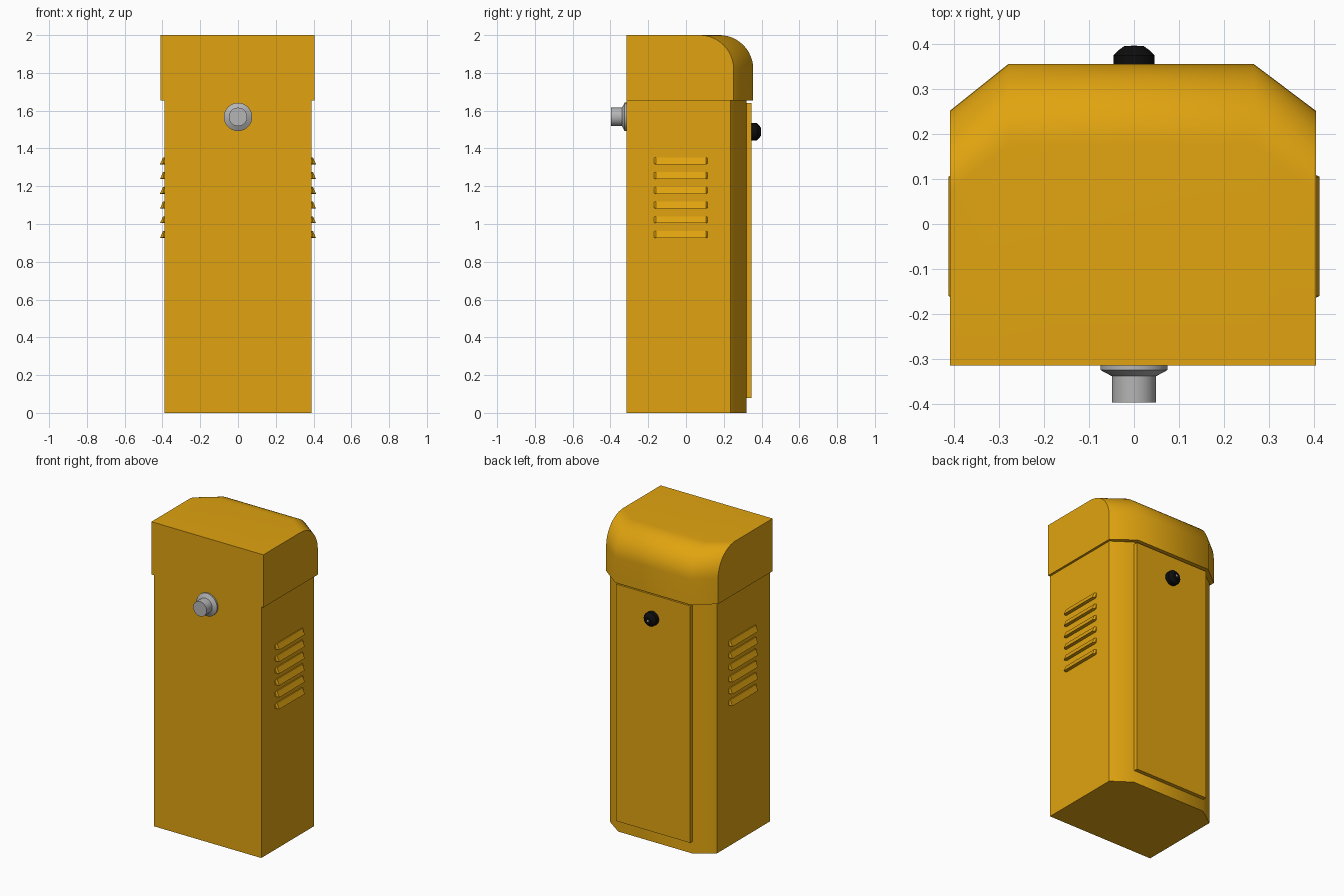
import bpy, bmesh, math

if "Cube" in bpy.data.objects:
    bpy.data.objects.remove(bpy.data.objects["Cube"], do_unlink=True)


def material(name, rgb):
    m = bpy.data.materials.new(name)
    m.use_nodes = True
    m.diffuse_color = (*rgb, 1)
    m.node_tree.nodes["Principled BSDF"].inputs["Base Color"].default_value = (*rgb, 1)
    return m


YELLOW = material("amber yellow", (0.75, 0.37, 0.005))
GREY = material("metal grey", (0.46, 0.46, 0.46))
BLACK = material("black", (0.004, 0.004, 0.004))


def finish(name, bm, mat, angle=40):
    bmesh.ops.recalc_face_normals(bm, faces=bm.faces)
    mesh = bpy.data.meshes.new(name)
    bm.to_mesh(mesh)
    bm.free()
    mesh.materials.append(mat)
    ob = bpy.data.objects.new(name, mesh)
    bpy.context.collection.objects.link(ob)
    bpy.ops.object.select_all(action="DESELECT")
    ob.select_set(True)
    bpy.context.view_layer.objects.active = ob
    bpy.ops.object.shade_smooth_by_angle(angle=math.radians(angle))
    return ob


def loft(bm, rings):
    """Skin matching closed rings of points and close both ends."""
    loops = [[bm.verts.new(p) for p in ring] for ring in rings]
    for a, b in zip(loops, loops[1:]):
        for i in range(len(a)):
            j = (i + 1) % len(a)
            bm.faces.new((a[i], a[j], b[j], b[i]))
    bm.faces.new(loops[0])
    bm.faces.new(loops[-1])


def lathe(name, profile, z, mat, segments=32):
    """Round part along y, from (y, radius) pairs."""
    turns = [2 * math.pi * i / segments for i in range(segments)]
    bm = bmesh.new()
    loft(bm, [[(r * math.cos(t), y, z + r * math.sin(t)) for t in turns]
              for y, r in profile])
    return finish(name, bm, mat, 30)


# Body: tall prism with chamfered back corners
plan = [(-0.39, -0.315), (0.39, -0.315), (0.39, 0.235),
        (0.27, 0.32), (-0.27, 0.32), (-0.39, 0.235)]
bm = bmesh.new()
loft(bm, [[(x, y, z) for x, y in plan] for z in (0, 1.7)])
finish("body", bm, YELLOW)


# Cap: side profile with a rounded back, lofted across the width
def cap_ring(x, back, radius=0.18, steps=12):
    ring = [(x, -0.315, 1.653), (x, -0.315, 2)]
    for i in range(steps + 1):
        t = math.pi / 2 * (1 - i / steps)
        ring.append((x, back - radius + radius * math.cos(t),
                     2 - radius + radius * math.sin(t)))
    return ring + [(x, back, 1.653)]


bm = bmesh.new()
loft(bm, [cap_ring(x, y) for x, y in
          ((-0.41, 0.252), (-0.28, 0.356), (0.267, 0.356), (0.405, 0.252))])
finish("cap", bm, YELLOW)

# Door panel on the back
bm = bmesh.new()
loft(bm, [[(x, y, z) for x, z in
           ((-0.272, 0.08), (0.267, 0.08), (0.267, 1.64), (-0.272, 1.64))]
          for y in (0.315, 0.346)])
finish("door", bm, YELLOW)

# Louvres on both sides: sloped hoods, deepest at the lower edge
for side, label in ((1, "left"), (-1, "right")):
    for n in range(6):
        top = 1.353 - 0.078 * n
        bm = bmesh.new()
        rings = []
        for y, depth, drop in ((-0.17, 0.006, 0.004), (-0.16, 0.023, 0),
                               (0.105, 0.023, 0), (0.115, 0.006, 0.004)):
            low, high = top - 0.037 + drop, top - drop
            outer = 0.39 + depth
            rings.append([(side * x, y, z) for x, z in
                          ((0.38, low), (outer, low), (outer - depth * 0.3, low + 0.015),
                           (0.39 + depth * 0.3, high), (0.38, high))])
        loft(bm, rings)
        finish(f"{label}_louvre_{n + 1}", bm, YELLOW, 25)

# Front hub: flange, cone and shaft
lathe("front_hub", [(-0.30, 0.075), (-0.325, 0.075), (-0.339, 0.049), (-0.397, 0.049)],
      1.567, GREY)

# Back lock knob with a small key disc
lathe("lock_knob", [(0.34, 0.046), (0.375, 0.046), (0.388, 0.033), (0.396, 0.022)],
      1.488, BLACK, 16)
lathe("key_disc", [(0.394, 0.007), (0.398, 0.007)], 1.488, GREY, 12)
